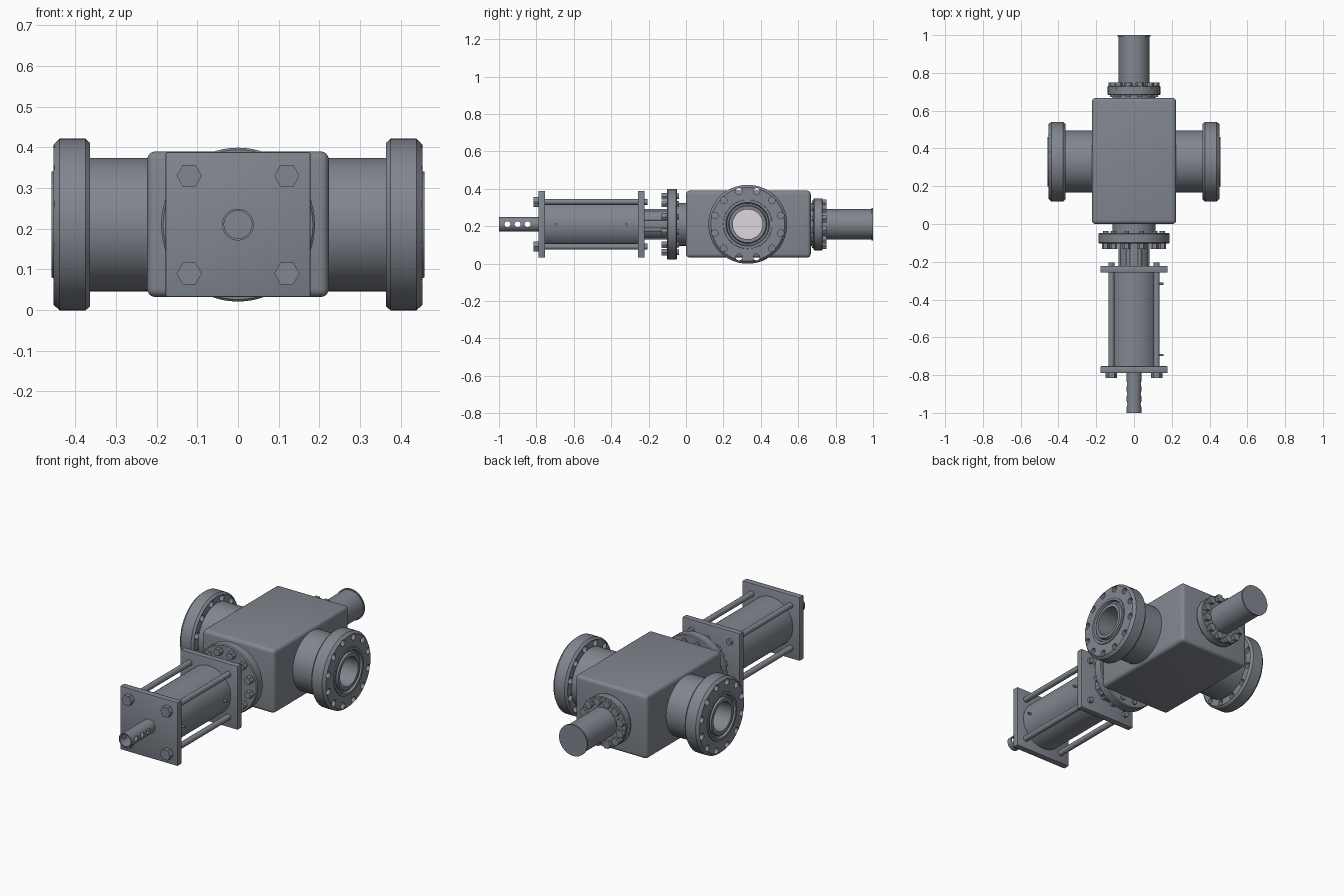
import bpy, bmesh
from math import sin, cos, pi, radians
from mathutils import Vector

if "Cube" in bpy.data.objects:
    bpy.data.objects.remove(bpy.data.objects["Cube"])

CZ = 0.21          # height of the main axis
PY = 0.33          # y of the side pipe axis


def material(name, rgb):
    m = bpy.data.materials.new(name)
    m.diffuse_color = (*rgb, 1)
    m.use_nodes = True
    m.node_tree.nodes["Principled BSDF"].inputs["Base Color"].default_value = m.diffuse_color
    return m


STEEL = material("blue_grey_steel", (0.22, 0.24, 0.275))
PALE = material("pale_gate", (0.72, 0.68, 0.71))


def finish(bm, name, mat=STEEL):
    bmesh.ops.remove_doubles(bm, verts=bm.verts, dist=1e-5)
    bmesh.ops.recalc_face_normals(bm, faces=bm.faces)
    me = bpy.data.meshes.new(name)
    bm.to_mesh(me)
    bm.free()
    me.materials.append(mat)
    ob = bpy.data.objects.new(name, me)
    bpy.context.collection.objects.link(ob)
    return ob


def add_lathe(bm, profile, axis='Y', centre=(0, 0, CZ), n=64, closed=False):
    """Revolve (radius, position along axis) points about the X or Y axis."""
    rings = []
    for r, t in profile:
        ring = []
        for i in range(n):
            a = 2 * pi * i / n
            u, w = r * cos(a), r * sin(a)
            p = Vector((u, t, w)) if axis == 'Y' else Vector((t, u, w))
            ring.append(bm.verts.new(p + Vector(centre)))
        rings.append(ring)
    pairs = list(zip(rings, rings[1:]))
    if closed:
        pairs.append((rings[-1], rings[0]))
    else:
        bm.faces.new(rings[0])
        bm.faces.new(rings[-1])
    for a, b in pairs:
        for i in range(n):
            j = (i + 1) % n
            bm.faces.new((a[i], a[j], b[j], b[i]))


def lathe(name, profile, mat=STEEL, **kw):
    bm = bmesh.new()
    add_lathe(bm, profile, **kw)
    return finish(bm, name, mat)


def circle_of(name, count, pitch, r, t0, t1, axis='Y', centre=(0, 0, CZ), n=6):
    """Ring of small prisms (bolts, nuts, holes) around an axis."""
    bm = bmesh.new()
    for i in range(count):
        a = 2 * pi * (i + 0.5) / count
        u, w = pitch * cos(a), pitch * sin(a)
        off = Vector((u, 0, w)) if axis == 'Y' else Vector((0, u, w))
        add_lathe(bm, [(r, t0), (r, t1)], axis, Vector(centre) + off, n)
    return finish(bm, name)


def box(name, lo, hi, bevel=0.0, segs=3, mat=STEEL):
    bm = bmesh.new()
    bmesh.ops.create_cube(bm, size=1)
    lo, hi = Vector(lo), Vector(hi)
    for v in bm.verts:
        v.co = (lo + hi) / 2 + Vector(c * d for c, d in zip(v.co, hi - lo))
    if bevel:
        bmesh.ops.bevel(bm, geom=bm.edges[:], offset=bevel, segments=segs,
                        profile=0.5, affect='EDGES')
    return finish(bm, name, mat)


def cut(ob, cutter):
    m = ob.modifiers.new("cut", 'BOOLEAN')
    m.operation, m.solver, m.object = 'DIFFERENCE', 'EXACT', cutter
    bpy.context.view_layer.update()
    dg = bpy.context.evaluated_depsgraph_get()
    me = bpy.data.meshes.new_from_object(ob.evaluated_get(dg))
    ob.modifiers.clear()
    ob.data = me
    bpy.data.objects.remove(cutter)


# Valve body with cross bore and the pale gate inside
body = box("valve_body", (-0.223, 0, 0.032), (0.223, 0.667, 0.39), 0.02, 4)
cut(body, lathe("bore_cutter", [(0.08, -0.4), (0.08, 0.4)], axis='X', centre=(0, PY, CZ)))
box("gate", (-0.05, 0.2, 0.08), (0.05, 0.46, 0.34), mat=PALE)

# Side pipes with drilled flanges
for s, side in ((1, "right"), (-1, "left")):
    c = (0, PY, CZ)
    prof = [(0.08, 0.2), (0.164, 0.2), (0.164, 0.363), (0.2, 0.363), (0.211, 0.375),
            (0.211, 0.438), (0.197, 0.453), (0.131, 0.453), (0.13, 0.458), (0.117, 0.458),
            (0.112, 0.445), (0.103, 0.445), (0.098, 0.458), (0.08, 0.458)]
    pipe = lathe(side + "_flanged_pipe", [(r, s * t) for r, t in prof],
                 axis='X', centre=c, closed=True)
    cut(pipe, circle_of("hole_cutter", 12, 0.182, 0.0175, s * 0.355, s * 0.47, 'X', c, 20))

# Front bonnet: collar, bolted flange, narrow neck with studs
lathe("bonnet", [(0.115, 0.005), (0.115, -0.048), (0.184, -0.048), (0.189, -0.053),
                 (0.189, -0.097), (0.184, -0.102), (0.082, -0.102), (0.082, -0.225)])
circle_of("bonnet_nuts", 12, 0.155, 0.021, -0.132, -0.1)
circle_of("bonnet_bolt_ends", 12, 0.155, 0.014, -0.05, -0.038, n=16)
circle_of("neck_studs", 8, 0.075, 0.013, -0.223, -0.1, n=16)

# Actuator: end plates, barrel, tie rods with hex heads
P = 0.178
for name, y0, y1 in (("rear_end_plate", -0.257, -0.222), ("front_end_plate", -0.789, -0.753)):
    box(name, (-P, y0, CZ - P), (P, y1, CZ + P), 0.004, 2)
lathe("actuator_barrel", [(0.135, -0.755), (0.135, -0.255)])
for name, r, y0, y1, n in (("tie_rods", 0.016, -0.8, -0.205, 24),
                           ("tie_rod_heads", 0.031, -0.816, -0.787, 6)):
    bm = bmesh.new()
    for x in (-0.12, 0.12):
        for z in (-0.12, 0.12):
            add_lathe(bm, [(r, y0), (r, y1)], 'Y', (x, 0, CZ + z), n)
    finish(bm, name)
for y, name in ((-0.317, "rear_port"), (-0.693, "front_port")):
    lathe(name, [(0.006, 0.12), (0.006, 0.156)], axis='X', centre=(0, y, CZ), n=16)

# Hollow indicator stem with three cross holes
stem = lathe("indicator_stem", [(0.039, -0.78), (0.039, -1.0), (0.034, -1.0), (0.034, -0.78)],
             n=48, closed=True)
bm = bmesh.new()
for y in (-0.955, -0.9, -0.847):
    add_lathe(bm, [(0.016, -0.1), (0.016, 0.1)], 'X', (0, y, CZ), 24)
cut(stem, finish(bm, "stem_hole_cutter"))

# Back flange and stem housing
lathe("back_flange", [(0.115, 0.66), (0.115, 0.682), (0.136, 0.682), (0.139, 0.686),
                      (0.139, 0.727), (0.136, 0.731), (0.081, 0.731), (0.081, 0.993),
                      (0.087, 0.993), (0.087, 1.0)])
circle_of("back_flange_nuts", 12, 0.117, 0.023, 0.715, 0.75)
circle_of("back_flange_bolt_ends", 12, 0.117, 0.013, 0.673, 0.688, n=16)

# Smooth shading with sharp edges kept
for ob in bpy.context.scene.objects:
    ob.select_set(True)
    bpy.context.view_layer.objects.active = ob
bpy.ops.object.shade_smooth_by_angle(angle=radians(30))
